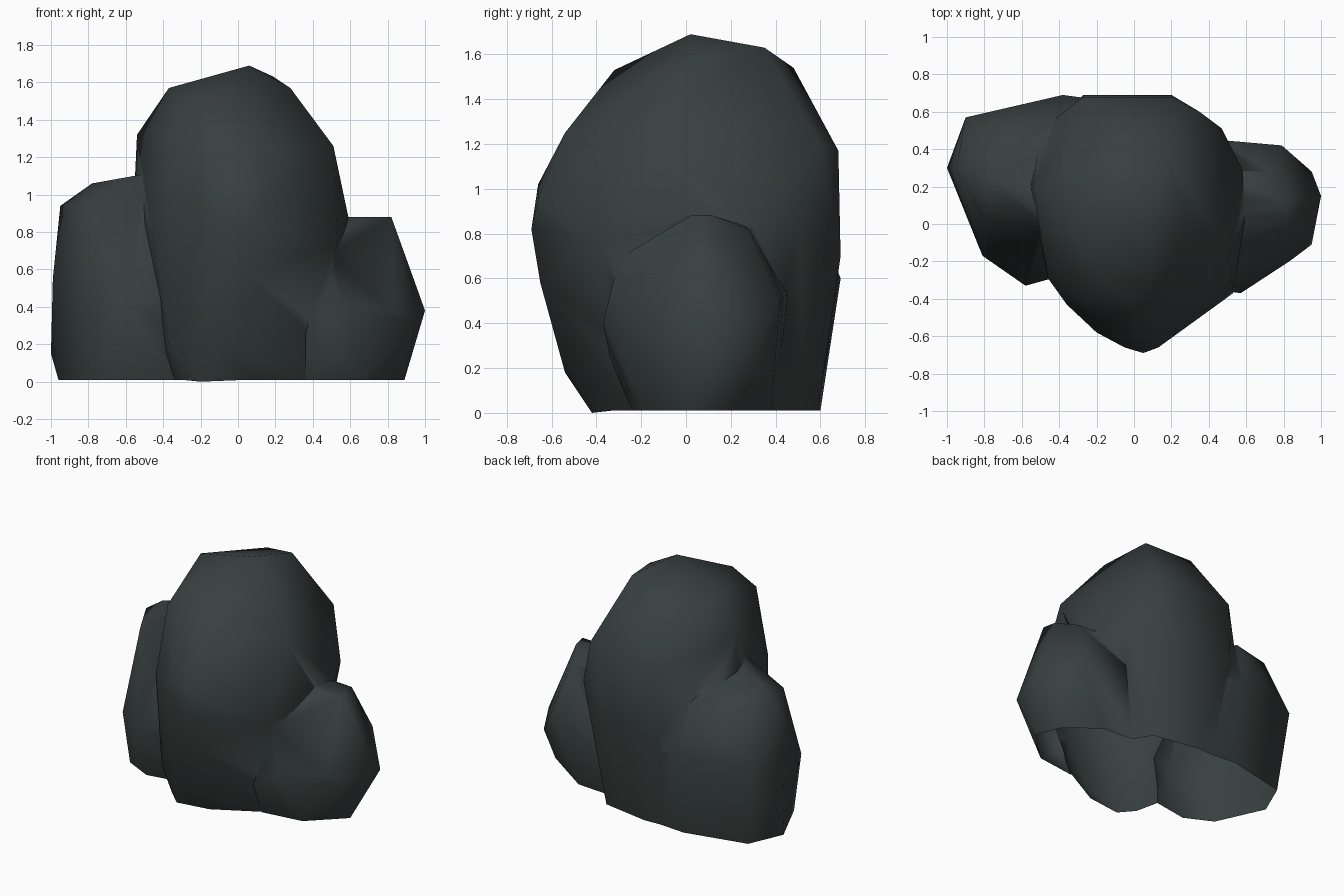
import bpy, bmesh, math

if "Cube" in bpy.data.objects:
    bpy.data.objects.remove(bpy.data.objects["Cube"])

# dark green-grey stone
stone = bpy.data.materials.new("dark_stone")
stone.diffuse_color = (0.039, 0.052, 0.050, 1)
stone.use_nodes = True
stone.node_tree.nodes["Principled BSDF"].inputs["Base Color"].default_value = stone.diffuse_color


def boulder(name, corners):
    """A chiselled boulder: convex hull round its corner points."""
    bm = bmesh.new()
    for p in corners:
        bm.verts.new(p)
    bmesh.ops.convex_hull(bm, input=bm.verts[:])
    loose = [v for v in bm.verts if not v.link_faces]
    bmesh.ops.delete(bm, geom=loose, context='VERTS')
    bmesh.ops.recalc_face_normals(bm, faces=bm.faces[:])
    me = bpy.data.meshes.new(name)
    bm.to_mesh(me)
    bm.free()
    me.materials.append(stone)
    ob = bpy.data.objects.new(name, me)
    bpy.context.collection.objects.link(ob)
    return ob


# tall middle boulder, from base ring up to peak
main = boulder("rock_cluster", [
    (-.3, -.33, .01), (-.2, -.42, 0), (.05, -.4, .01), (.42, -.2, .01),
    (.48, .2, .01), (.27, .53, .01), (-.08, .59, .01), (-.3, .58, .01), (-.42, .2, .01),
    (-.05, -.54, .18), (-.37, -.35, .2), (.05, -.65, .58),
    (.05, -.69, .82), (-.2, -.58, .9), (-.36, -.43, .9), (.53, -.37, .75),
    (-.46, -.29, .8), (.59, 0, .88), (.58, .29, .85), (-.56, .2, .9),
    (-.5, .5, .8), (.2, .69, .7), (-.27, .69, .7), (.47, .51, .85),
    (.13, -.66, .95), (-.05, -.66, 1.02), (.1, -.54, 1.25), (-.54, .2, 1.32),
    (.51, -.17, 1.26), (.2, .68, 1.17), (-.27, .68, 1.17), (.35, .6, 1.2),
    (-.3, -.38, 1.4), (-.37, .1, 1.57), (.28, .02, 1.57), (-.1, .48, 1.54),
    (-.15, -.32, 1.53), (.06, .02, 1.69), (.19, .35, 1.63), (-.33, .3, 1.5)])

# left boulder
left = boulder("left_boulder", [
    (-.96, .25, .01), (-.85, .5, .01), (-.4, .6, .01), (-.2, .585, .01),
    (-.8, -.1, .01), (-.6, -.2, .01), (-.3, -.15, .01),
    (-1, .3, .15), (-.99, .3, .55), (-.9, .57, .6), (-.38, .69, .6),
    (-.2, .665, .6), (-.81, -.17, .4), (-.58, -.33, .42), (-.4, -.28, .45),
    (-.95, .3, .94), (-.8, .02, .95), (-.5, .03, 1.11), (-.78, .25, 1.06),
    (-.75, .48, .98), (-.45, .55, .98)])

# right boulder
right = boulder("right_boulder", [
    (.36, -.24, .01), (.66, -.2, .01), (.89, .02, .01), (.82, .2, .01),
    (.6, .38, .01), (.35, .4, .01), (.8, .36, .14),
    (.36, -.34, .25), (.57, -.37, .4), (.83, -.2, .38), (.95, -.11, .32),
    (1, .15, .38), (.95, .28, .28), (.79, .42, .5), (.45, .45, .53),
    (.5, -.3, .69), (.82, .02, .88), (.8, .12, .88), (.5, .05, .88),
    (.72, .28, .82), (.45, .28, .83)])

# fuse the three boulders into one outer skin
for part in (left, right):
    mod = main.modifiers.new("fuse", 'BOOLEAN')
    mod.operation = 'UNION'
    mod.solver = 'EXACT'
    mod.object = part
bpy.context.view_layer.objects.active = main
main.select_set(True)
for mod in list(main.modifiers):
    bpy.ops.object.modifier_apply(modifier=mod.name)
for part in (left, right):
    bpy.data.objects.remove(part)

# open the underside and soften the shading
bm = bmesh.new()
bm.from_mesh(main.data)
bmesh.ops.remove_doubles(bm, verts=bm.verts[:], dist=0.004)
bm.normal_update()
under = [f for f in bm.faces if f.normal.z < -0.8 and all(v.co.z < 0.06 for v in f.verts)]
bmesh.ops.delete(bm, geom=under, context='FACES')
bm.to_mesh(main.data)
bm.free()
bpy.ops.object.shade_smooth_by_angle(angle=math.radians(80))
